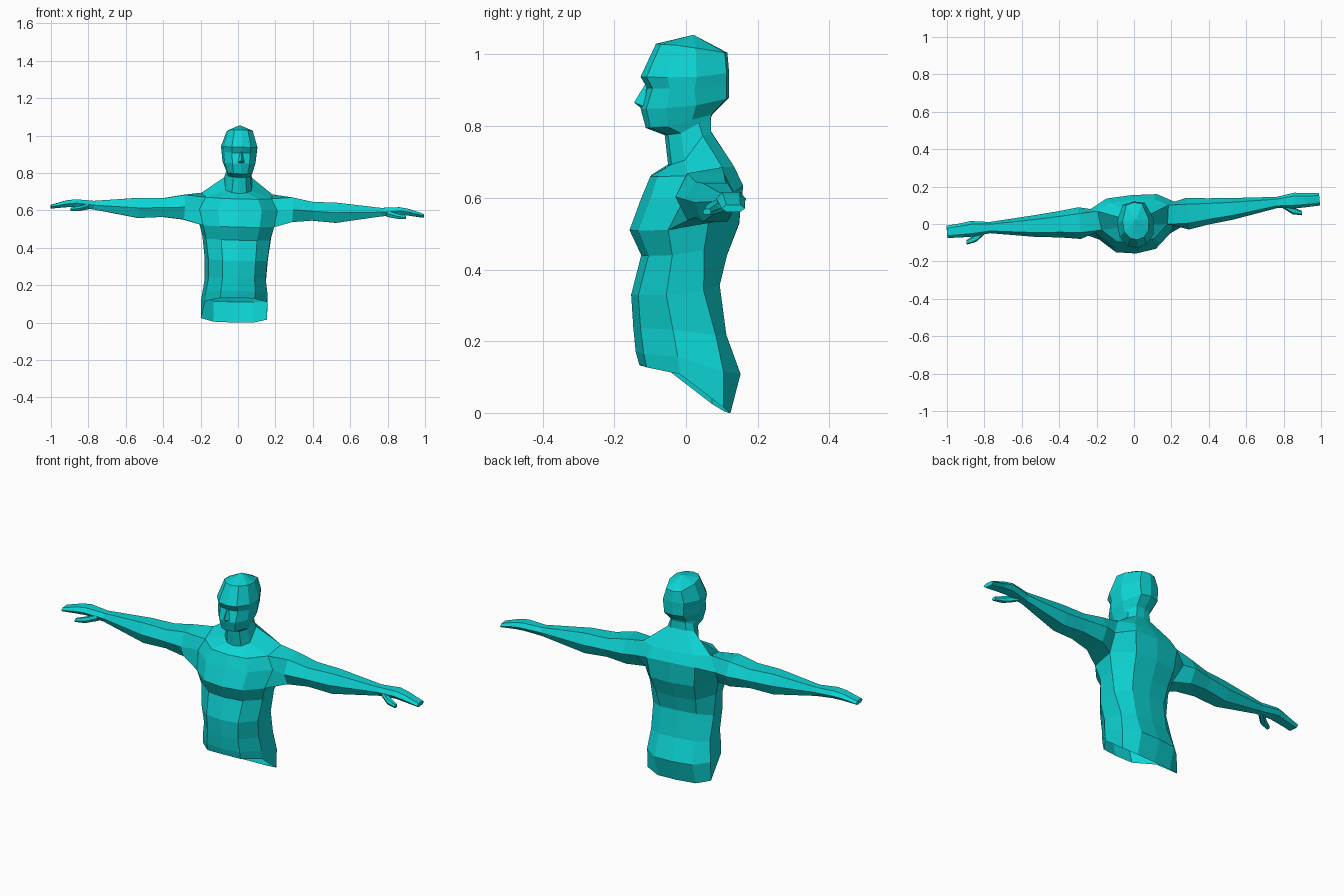
import bpy, bmesh, math
from mathutils import Matrix, Vector

if "Cube" in bpy.data.objects:
    bpy.data.objects.remove(bpy.data.objects["Cube"])

skin = bpy.data.materials.new("cyan")
skin.diffuse_color = (0.004, 0.66, 0.66, 1)
skin.use_nodes = True
skin.node_tree.nodes["Principled BSDF"].inputs["Base Color"].default_value = skin.diffuse_color

# Slight twist and lean of the whole figure, pivoting at chest height
POSE = (Matrix.Translation((0, 0, 0.6)) @ Matrix.Rotation(math.radians(5), 4, 'Z')
        @ Matrix.Rotation(math.radians(1.4), 4, 'Y') @ Matrix.Translation((0, 0, -0.6)))


def finish(bm, name):
    bmesh.ops.recalc_face_normals(bm, faces=bm.faces[:])
    bm.transform(POSE)
    mesh = bpy.data.meshes.new(name)
    bm.to_mesh(mesh)
    bm.free()
    mesh.materials.append(skin)
    obj = bpy.data.objects.new(name, mesh)
    bpy.context.collection.objects.link(obj)
    return obj


def mix(a, b, t):
    return a + (b - a) * t


def body_ring(bm, yf, zf, yb, zb, w, ym, zm):
    """Ten-sided symmetric section: front, back and side points set the shape."""
    half = [(0.52 * w, mix(yf, yb, 0.05), mix(zf, zm, 0.05)),
            (0.93 * w, mix(yf, ym, 0.45), mix(zf, zm, 0.2)),
            (w, ym, zm),
            (0.6 * w, mix(yb, ym, 0.12), mix(zb, zm, 0.1))]
    pts = [(0, yf, zf)] + half + [(0, yb, zb)] + [(-x, y, z) for x, y, z in reversed(half)]
    return [bm.verts.new(p) for p in pts]


HEX = [(-0.6, -1), (0.6, -1), (1, 0), (0.6, 1), (-0.6, 1), (-1, 0)]


def limb_ring(bm, side, x, y, z, ry, rz):
    return [bm.verts.new((side * x, y + a * ry, z + b * rz)) for a, b in HEX]


def bridge(bm, r0, r1, skip=()):
    n = len(r0)
    for i in range(n):
        if i not in skip:
            j = (i + 1) % n
            bm.faces.new((r0[i], r0[j], r1[j], r1[i]))


# Sections: front y, front z, back y, back z, half width, side y, side z
TORSO = [(-.13, .135, .12, 0, .178, .09, .02),
         (-.14, .17, .152, .11, .178, .09, .12),
         (-.147, .24, .11, .22, .165, .07, .22),
         (-.153, .33, .093, .36, .17, .035, .345),
         (-.125, .44, .115, .44, .185, .035, .46),
         (-.158, .51, .15, .53, .205, .045, .535),
         (-.125, .60, .155, .64, .225, .10, .61),
         (-.10, .66, .13, .69, .19, .085, .69),
         (-.05, .69, .07, .785, .075, .04, .775)]
HEAD = [(-.06, .775, .07, .825, .065, .03, .81),
        (-.113, .795, .075, .835, .072, .01, .82),
        (-.128, .85, .12, .88, .088, .02, .86),
        (-.110, .907, .12, .915, .094, .015, .905),
        (-.128, .938, .12, .95, .098, .02, .94),
        (-.085, 1.03, .115, 1.005, .07, .02, 1.02)]
# Arm and hand sections: x, y, z, half depth, half height
ARM = [(.29, .03, .61, .085, .066),
       (.40, .033, .605, .07, .05),
       (.53, .035, .60, .058, .054),
       (.77, .048, .609, .03, .023),
       (.87, .05, .618, .042, .02),
       (.92, .047, .612, .038, .018),
       (1.0, .045, .595, .033, .01)]
THUMB = [(.80, .035, .602, .02, .016),
         (.85, -.002, .59, .02, .014),
         (.90, -.02, .583, .012, .008)]

# Body: open at the waist, with gaps left for the arms
bm = bmesh.new()
rings = [body_ring(bm, *s) for s in TORSO + HEAD]
for k in range(len(rings) - 1):
    bridge(bm, rings[k], rings[k + 1], skip=(2, 7) if k in (5, 6) else ())
crown = bm.verts.new((0, 0.02, 1.055))
top = rings[-1]
for i in range(10):
    bm.faces.new((top[i], top[(i + 1) % 10], crown))

# Arms and hands grow from the shoulder gaps
low, mid, high = rings[5:8]
for side, f, b in ((1, 2, 3), (-1, 8, 7)):
    last = [low[f], low[b], mid[b], high[b], high[f], mid[f]]
    for s in ARM:
        ring = limb_ring(bm, side, *s)
        bridge(bm, last, ring)
        last = ring
    bm.faces.new(last)
finish(bm, "body")

# Thumbs
for side, name in ((1, "thumb_right"), (-1, "thumb_left")):
    bm = bmesh.new()
    tr = [limb_ring(bm, side, *s) for s in THUMB]
    for a, b in zip(tr, tr[1:]):
        bridge(bm, a, b)
    bm.faces.new(tr[0])
    bm.faces.new(tr[-1])
    finish(bm, name)

# Nose wedge
bm = bmesh.new()
for p in [(0, -.11, .925), (0, -.146, .866), (0, -.12, .845),
          (.02, -.118, .855), (-.02, -.118, .855), (0, -.09, .87)]:
    bm.verts.new(Vector(p))
bmesh.ops.convex_hull(bm, input=bm.verts[:])
finish(bm, "nose")
